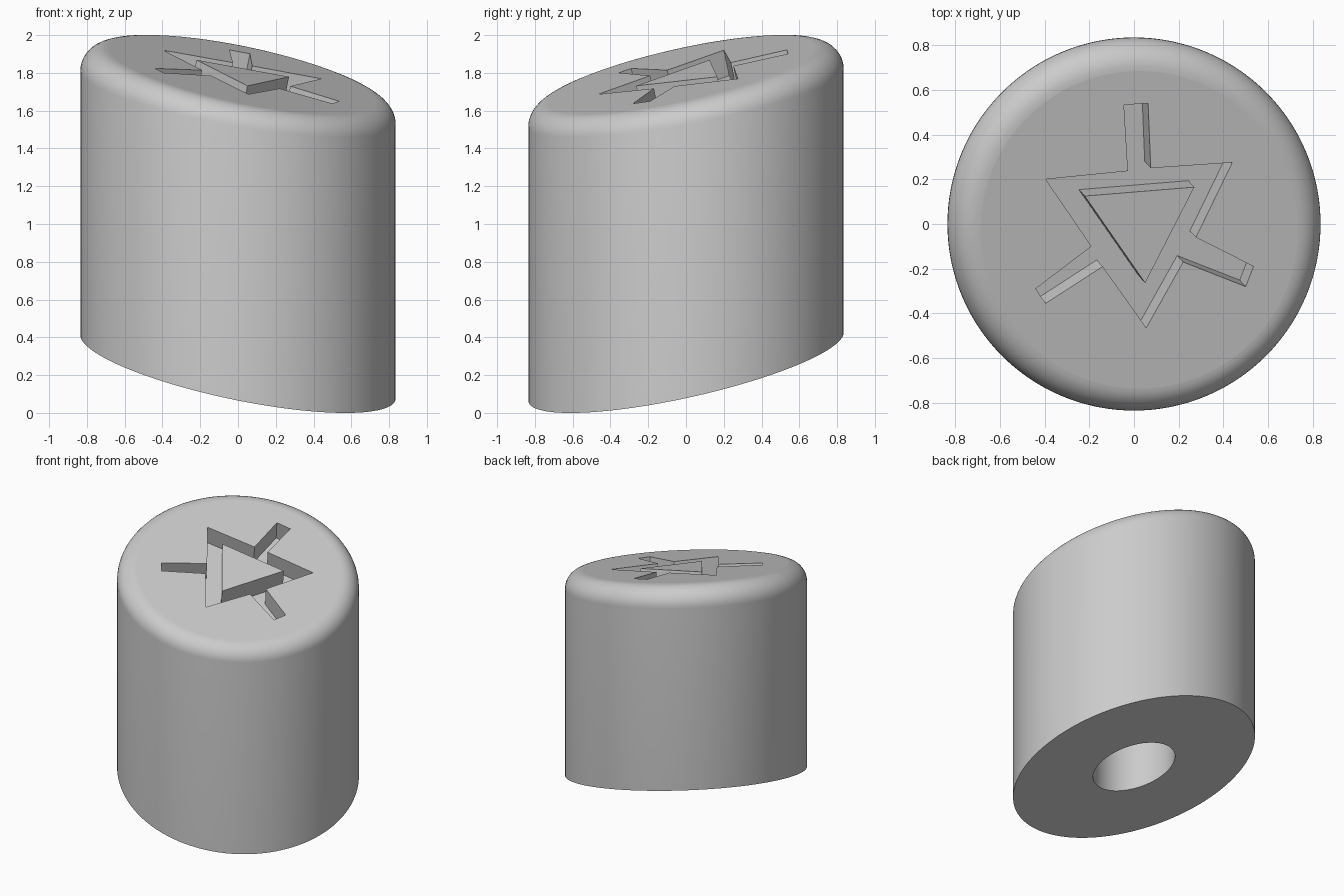
import bpy, bmesh, math
from mathutils import Vector

cube = bpy.data.objects.get("Cube")
if cube:
    bpy.data.objects.remove(cube, do_unlink=True)

# Both ends are parallel slanted planes: z = height + SX*x + SY*y
SX, SY = -0.2, 0.215
LOW, HIGH = 0.245, 1.798
RADIUS, ROUND = 0.835, 0.125
STEPS, SIDES = 10, 128
BORE_RADIUS, BORE_TOP = 0.283, 1.1
GROOVE = 0.14
NORMAL = Vector((-SX, -SY, 1)).normalized()

grey = bpy.data.materials.new("light grey")
grey.use_nodes = True
colour = (0.6, 0.6, 0.6, 1)
grey.diffuse_color = colour
grey.node_tree.nodes["Principled BSDF"].inputs["Base Color"].default_value = colour


def on_plane(x, y, height):
    return Vector((x, y, height + SX * x + SY * y))


def loft(name, rings):
    """Closed solid through a stack of rings, listed from bottom to top."""
    bm = bmesh.new()
    loops = [[bm.verts.new(p) for p in ring] for ring in rings]
    count = len(loops[0])
    for low, high in zip(loops, loops[1:]):
        for i in range(count):
            j = (i + 1) % count
            bm.faces.new((low[i], low[j], high[j], high[i]))
    bm.faces.new(loops[0][::-1])
    bm.faces.new(loops[-1])
    bmesh.ops.recalc_face_normals(bm, faces=bm.faces[:])
    mesh = bpy.data.meshes.new(name)
    bm.to_mesh(mesh)
    bm.free()
    mesh.materials.append(grey)
    obj = bpy.data.objects.new(name, mesh)
    bpy.context.collection.objects.link(obj)
    return obj


def prism(name, outline, up, down):
    """Outline on the slanted top, extruded along the plane normal."""
    points = [on_plane(x, y, HIGH) for x, y in outline]
    return loft(name, [[p - NORMAL * down for p in points],
                       [p + NORMAL * up for p in points]])


def activate(obj):
    bpy.ops.object.select_all(action='DESELECT')
    obj.select_set(True)
    bpy.context.view_layer.objects.active = obj


def cut(obj, cutter):
    activate(obj)
    mod = obj.modifiers.new("cut", 'BOOLEAN')
    mod.operation = 'DIFFERENCE'
    mod.solver = 'EXACT'
    mod.object = cutter
    bpy.ops.object.modifier_apply(modifier=mod.name)
    bpy.data.objects.remove(cutter, do_unlink=True)


def shade(obj):
    activate(obj)
    bpy.ops.object.shade_smooth_by_angle(angle=math.radians(30))
    for face in obj.data.polygons:
        if abs(face.normal.dot(NORMAL)) > 0.9999:
            face.use_smooth = False


# Body: upright wall with a rolling-ball round onto the slanted top
spokes = [Vector((math.cos(a), math.sin(a), 0))
          for a in (math.tau * i / SIDES for i in range(SIDES))]
rings = [[on_plane(RADIUS * s.x, RADIUS * s.y, LOW) for s in spokes]]
inner = RADIUS - ROUND
for k in range(STEPS + 1):
    ring = []
    for s in spokes:
        centre = on_plane(inner * s.x, inner * s.y, HIGH - ROUND / NORMAL.z)
        ring.append(centre + s.slerp(NORMAL, k / STEPS) * ROUND)
    rings.append(ring)
body = loft("body", rings)

# Bore in the underside
bore = loft("bore_cutter", [
    [Vector((BORE_RADIUS * s.x, BORE_RADIUS * s.y, z)) for s in spokes[::2]]
    for z in (-0.2, BORE_TOP)])
cut(body, bore)

# Triangular groove with three arms
groove_outline = [
    (-0.395, 0.2), (-0.19, -0.1), (-0.44, -0.29), (-0.395, -0.355),
    (-0.14, -0.19), (0.055, -0.465), (0.22, -0.17), (0.5, -0.28),
    (0.535, -0.19), (0.277, -0.06), (0.44, 0.275), (0.075, 0.25),
    (0.063, 0.54), (-0.045, 0.533), (-0.027, 0.237)]
cut(body, prism("groove_cutter", groove_outline, 0.1, GROOVE))
shade(body)

# Raised triangle left standing inside the groove
island = prism("raised_triangle",
               [(-0.22, 0.125), (0.05, -0.264), (0.27, 0.165)], 0, GROOVE + 0.01)
shade(island)
